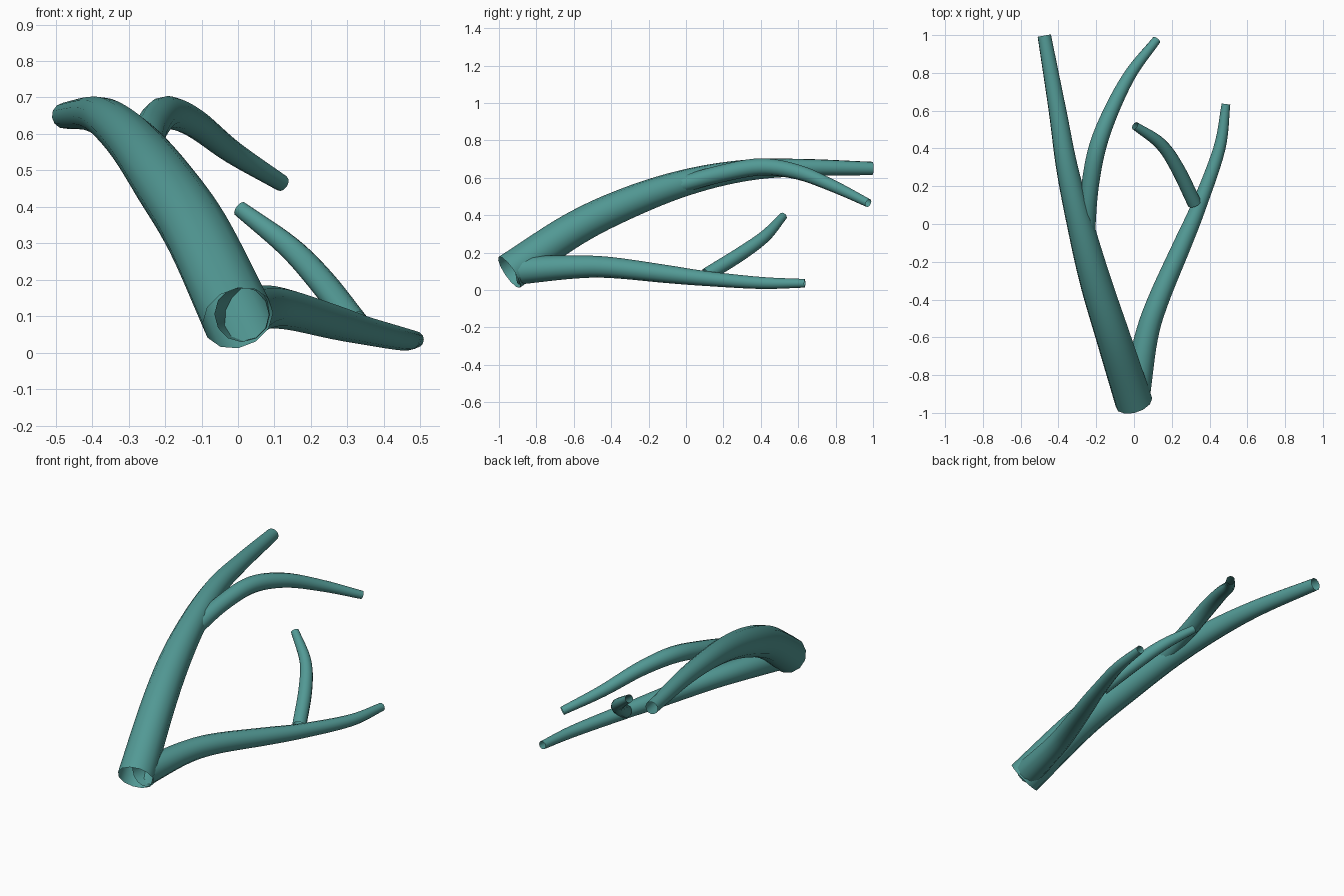
import bpy, bmesh, math
from mathutils import Vector

if "Cube" in bpy.data.objects:
    bpy.data.objects.remove(bpy.data.objects["Cube"])

SIDES, STEPS = 12, 6

teal = bpy.data.materials.new("teal")
teal.diffuse_color = (0.085, 0.32, 0.30, 1)
teal.use_nodes = True
teal.node_tree.nodes["Principled BSDF"].inputs["Base Color"].default_value = teal.diffuse_color


def smooth_path(pts):
    """Catmull-Rom samples through (x, y, z, radius) points."""
    p = [Vector(q) for q in pts]
    p = [2 * p[0] - p[1]] + p + [2 * p[-1] - p[-2]]
    out = []
    for a, b, c, d in zip(p, p[1:], p[2:], p[3:]):
        for i in range(STEPS):
            t = i / STEPS
            out.append(0.5 * (2 * b + (c - a) * t + (2 * a - 5 * b + 4 * c - d) * t * t
                              + (3 * b - a - 3 * c + d) * t ** 3))
    return out + [p[-2]]


def tube(name, pts):
    """Open-ended tapered tube swept along a smooth path."""
    path = smooth_path(pts)
    centers = [q.to_3d() for q in path]
    bm = bmesh.new()
    rings, n = [], len(path)
    side = Vector((1, 0, 0))
    for i, c in enumerate(centers):
        tangent = (centers[min(i + 1, n - 1)] - centers[max(i - 1, 0)]).normalized()
        side = (side - tangent * side.dot(tangent)).normalized()
        up = side.cross(tangent)
        ring = []
        for k in range(SIDES):
            a = 2 * math.pi * k / SIDES
            ring.append(bm.verts.new(c + path[i].w * (side * math.cos(a) + up * math.sin(a))))
        rings.append(ring)
    for r0, r1 in zip(rings, rings[1:]):
        for k in range(SIDES):
            j = (k + 1) % SIDES
            f = bm.faces.new((r0[k], r1[k], r1[j], r0[j]))
            f.smooth = True
    # Outward-facing surface
    f = bm.faces[:][0]
    f.normal_update()
    if f.normal.dot(f.calc_center_median() - centers[0]) < 0:
        bmesh.ops.reverse_faces(bm, faces=bm.faces[:])
    mesh = bpy.data.meshes.new(name)
    bm.to_mesh(mesh)
    bm.free()
    mesh.materials.append(teal)
    obj = bpy.data.objects.new(name, mesh)
    bpy.context.collection.objects.link(obj)


# Thick main stem
tube("main_stem", [
    (0.0, -0.945, 0.095, 0.100), (-0.11, -0.6, 0.325, 0.092),
    (-0.205, -0.3, 0.47, 0.084), (-0.285, 0.0, 0.575, 0.071),
    (-0.355, 0.3, 0.637, 0.058), (-0.405, 0.6, 0.655, 0.047),
    (-0.475, 0.997, 0.65, 0.036)])

# Side shoot off the main stem
tube("upper_shoot", [
    (-0.25, -0.04, 0.56, 0.044), (-0.235, 0.18, 0.62, 0.046),
    (-0.195, 0.4, 0.658, 0.046), (-0.12, 0.6, 0.63, 0.040),
    (-0.015, 0.8, 0.55, 0.032), (0.12, 0.975, 0.465, 0.023)])

# Lower branch starting inside the stem base
tube("lower_branch", [
    (0.01, -0.9, 0.105, 0.076), (0.065, -0.6, 0.123, 0.062),
    (0.13, -0.4, 0.12, 0.056), (0.26, -0.1, 0.085, 0.048),
    (0.345, 0.1, 0.062, 0.040), (0.452, 0.4, 0.038, 0.032),
    (0.487, 0.635, 0.036, 0.023)])

# Small twig rising from the lower branch
tube("small_twig", [
    (0.32, 0.11, 0.08, 0.038), (0.23, 0.295, 0.195, 0.037),
    (0.14, 0.425, 0.29, 0.032), (0.005, 0.52, 0.395, 0.022)])
